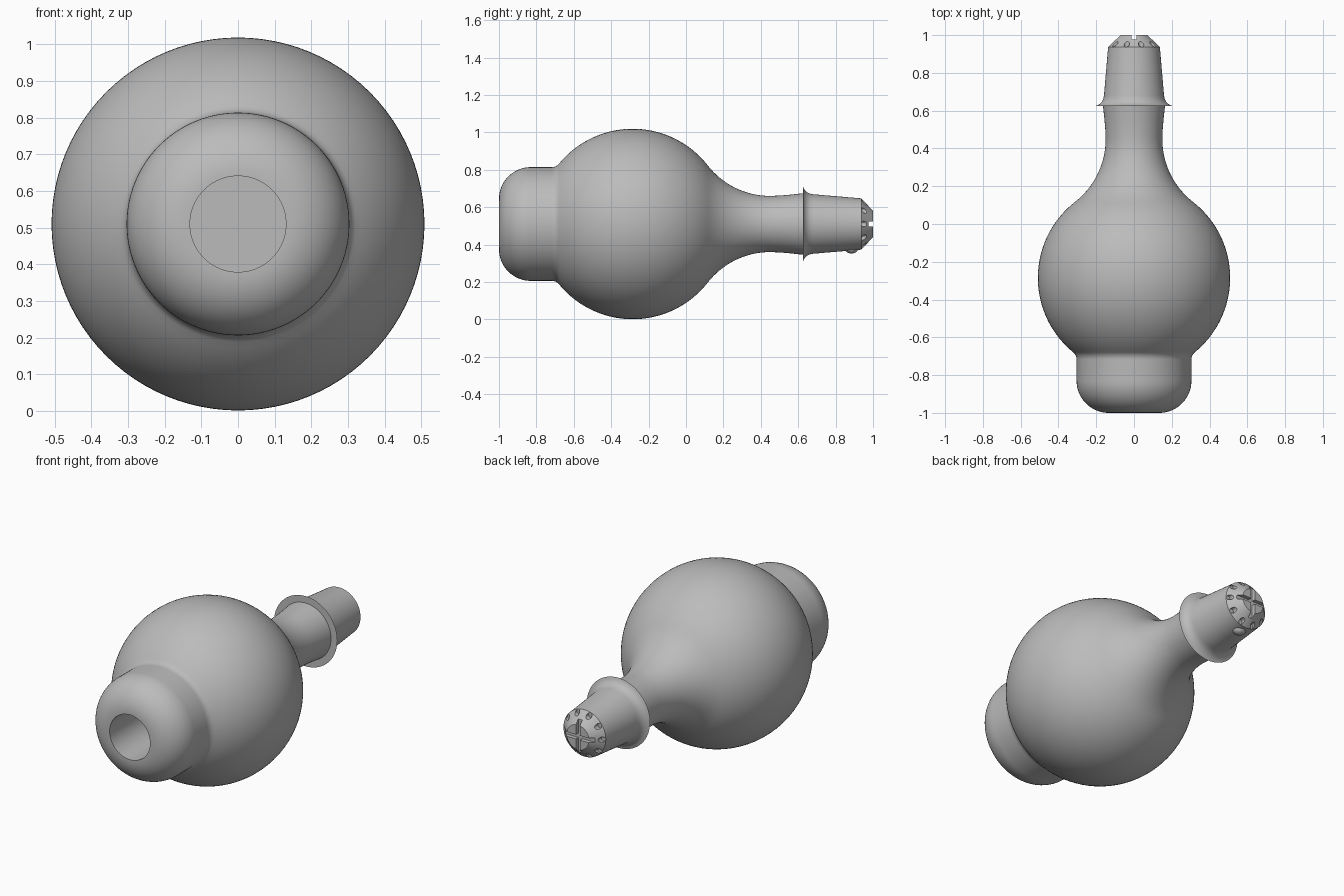
import bpy
import bmesh
from math import sin, cos, tau, radians, degrees, sqrt, atan2
from mathutils import Matrix

AXIS_Z = 0.51      # height of the long axis
SEGMENTS = 96

if "Cube" in bpy.data.objects:
    bpy.data.objects.remove(bpy.data.objects["Cube"], do_unlink=True)

grey = bpy.data.materials.new("plain_grey")
grey.use_nodes = True
grey.diffuse_color = (0.5, 0.5, 0.5, 1)
grey.node_tree.nodes["Principled BSDF"].inputs["Base Color"].default_value = (0.5, 0.5, 0.5, 1)


def make_object(name, bm):
    bmesh.ops.recalc_face_normals(bm, faces=bm.faces)
    mesh = bpy.data.meshes.new(name)
    bm.to_mesh(mesh)
    bm.free()
    mesh.materials.append(grey)
    obj = bpy.data.objects.new(name, mesh)
    bpy.context.collection.objects.link(obj)
    return obj


def smooth(obj):
    bpy.ops.object.select_all(action="DESELECT")
    obj.select_set(True)
    bpy.context.view_layer.objects.active = obj
    bpy.ops.object.shade_smooth_by_angle(angle=radians(30))


def lathe(name, profile):
    """Turn (y, radius) points around the long axis, closing both ends."""
    bm = bmesh.new()
    rings = []
    for y, r in profile:
        rings.append([bm.verts.new((r * sin(tau * i / SEGMENTS), y, AXIS_Z + r * cos(tau * i / SEGMENTS)))
                      for i in range(SEGMENTS)])
    for a, b in zip(rings, rings[1:]):
        for i in range(SEGMENTS):
            j = (i + 1) % SEGMENTS
            bm.faces.new((a[i], a[j], b[j], b[i]))
    bm.faces.new(rings[0])
    bm.faces.new(rings[-1])
    return make_object(name, bm)


def arc(y, r, radius, start, end, steps):
    """Profile points along an arc, angles in degrees."""
    angles = [radians(start + (end - start) * i / steps) for i in range(steps + 1)]
    return [(y + radius * cos(a), r + radius * sin(a)) for a in angles]


# Globe, waist and base are tangent arcs
globe_y, globe_r = -0.285, 0.509
base_r, fillet = 0.304, 0.05
fillet_y = globe_y - sqrt((globe_r + fillet) ** 2 - (base_r + fillet) ** 2)
base_angle = degrees(atan2(base_r + fillet, fillet_y - globe_y))
neck_y, neck_r = 0.45, 0.15
span = neck_y - globe_y
waist = (span ** 2 + neck_r ** 2 - globe_r ** 2) / (2 * (globe_r - neck_r))
neck_angle = degrees(atan2(neck_r + waist, span))

# Bulb body with a deep round bore in its base
profile = [(0.6, 0.131), (-1, 0.131)]
profile += arc(-0.83, base_r - 0.17, 0.17, 180, 90, 16)
profile += arc(fillet_y, base_r + fillet, fillet, -90, base_angle - 180, 6)
profile += arc(globe_y, 0, globe_r, base_angle, neck_angle, 40)[1:]
profile += arc(neck_y, neck_r + waist, waist, 180 + neck_angle, 270, 16)[1:]
profile += [(0.5, 0.152), (0.56, 0.157), (0.63, 0.165)]
smooth(lathe("bulb_body", profile))

# Flared collar, tapered sleeve and chamfered tip
cap = lathe("neck_cap", [(0.625, 0.205), (0.629, 0.192), (0.636, 0.181), (0.646, 0.171),
                         (0.66, 0.163), (0.68, 0.159), (0.937, 0.137), (1.0, 0.072)])

# Cutters: ten drilled holes round the tip and a cross slot in its end
bm = bmesh.new()
turn = Matrix.Rotation(radians(90), 4, "X")
for i in range(10):
    a = tau * i / 10
    place = Matrix.Translation((0.122 * cos(a), 0.985, AXIS_Z + 0.122 * sin(a)))
    bmesh.ops.create_cone(bm, cap_ends=True, segments=16, radius1=0.015, radius2=0.015,
                          depth=0.1, matrix=place @ turn)
holes = make_object("hole_cutter", bm)
cutters = [holes]
for name, size in (("slot_cutter_across", (0.4, 0.06, 0.026)), ("slot_cutter_upright", (0.026, 0.06, 0.4))):
    bm = bmesh.new()
    bmesh.ops.create_cube(bm, size=1, matrix=Matrix.Translation((0, 1.007, AXIS_Z)) @ Matrix.Diagonal((*size, 1)))
    cutters.append(make_object(name, bm))

bpy.context.view_layer.objects.active = cap
for cutter in cutters:
    cutter.hide_render = True
    mod = cap.modifiers.new("cut", "BOOLEAN")
    mod.operation = "DIFFERENCE"
    mod.solver = "EXACT"
    mod.object = cutter
    bpy.ops.object.modifier_apply(modifier=mod.name)
for cutter in cutters:
    bpy.data.objects.remove(cutter, do_unlink=True)
smooth(cap)

# Small locking stud under the sleeve
bm = bmesh.new()
bmesh.ops.create_uvsphere(bm, u_segments=24, v_segments=16, radius=1,
                          matrix=Matrix.Translation((0, 0.885, 0.381)) @ Matrix.Diagonal((0.038, 0.036, 0.029, 1)))
smooth(make_object("locking_stud", bm))
